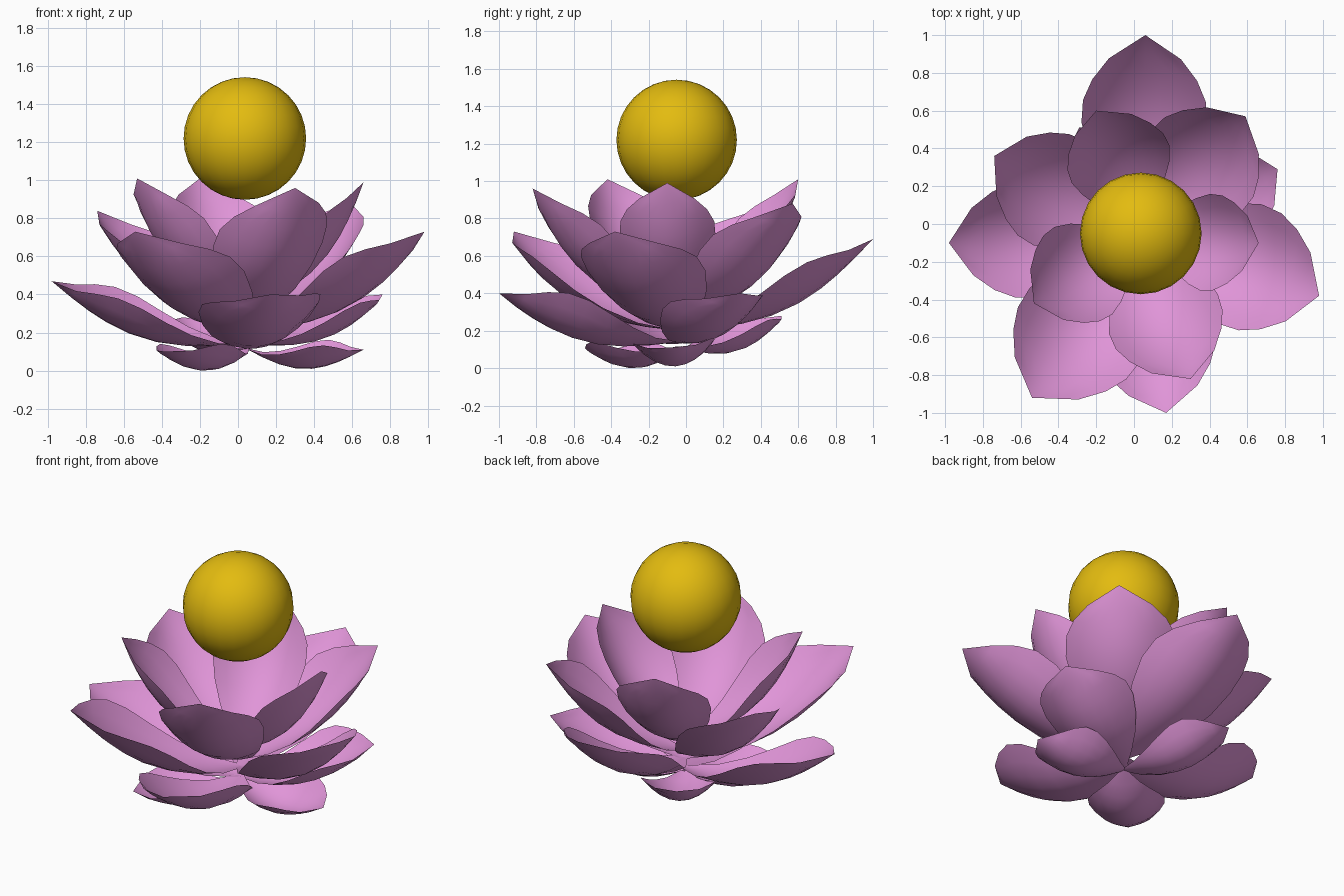
import bpy, bmesh, math
from mathutils import Vector

if "Cube" in bpy.data.objects:
    bpy.data.objects.remove(bpy.data.objects["Cube"])


def material(name, color):
    m = bpy.data.materials.new(name)
    m.diffuse_color = (*color, 1)
    m.use_nodes = True
    m.node_tree.nodes["Principled BSDF"].inputs["Base Color"].default_value = m.diffuse_color
    return m


pink = material("petal_pink", (0.75, 0.30, 0.69))
gold = material("gold", (0.77, 0.50, 0.005))

# Petal outline: (position along length, fraction of half width)
OUTLINE = [(0, .08), (.14, .40), (.28, .68), (.42, .88), (.56, .99),
           (.68, .97), (.78, .83), (.88, .57), (1, 0)]
ACROSS = 8


def petal(name, root_z, sag, cup, tip, half_width, bow=0, roll=0):
    """Cupped leaf-shaped surface running from the flower axis to its tip."""
    root, tip = Vector((.045, -.04, root_z)), Vector(tip)
    axis = tip - root
    d = axis.normalized()
    side = Vector((0, 0, 1)).cross(d).normalized()
    normal = d.cross(side)
    r = math.radians(roll)
    side, normal = (side * math.cos(r) + normal * math.sin(r),
                    normal * math.cos(r) - side * math.sin(r))
    bm = bmesh.new()
    rows = []
    for t, f in OUTLINE:
        w = half_width * f
        arch = math.sin(math.pi * t)
        row = []
        for i in range(ACROSS + 1):
            u = 2 * i / ACROSS - 1
            lift = cup * w * f * u * u - sag * axis.length * arch
            row.append(bm.verts.new(root + axis * t + side * (u * w + bow * arch)
                                    + normal * lift))
        rows.append(row)
    for a, b in zip(rows, rows[1:]):
        for i in range(ACROSS):
            bm.faces.new((a[i], b[i], b[i + 1], a[i + 1]))
    bmesh.ops.remove_doubles(bm, verts=bm.verts, dist=1e-4)
    bmesh.ops.recalc_face_normals(bm, faces=bm.faces)
    if sum(f.normal.dot(normal) for f in bm.faces) < 0:
        bmesh.ops.reverse_faces(bm, faces=bm.faces)
    for f in bm.faces:
        f.smooth = True
    me = bpy.data.meshes.new(name)
    bm.to_mesh(me)
    bm.free()
    me.materials.append(pink)
    bpy.context.collection.objects.link(bpy.data.objects.new(name, me))


# Five tiers of three petals, lowest first:
# root height, sag, cup, then (tip, half width, sideways bow, roll)
TIERS = {
    "base_petal": (.115, .17, .6, [((-.385, -.51, .10), .225, 0, 0),
                                   ((.66, -.08, .11), .22, 0, 4),
                                   ((-.29, .51, .28), .225, 0, 0)]),
    "outer_petal": (.14, .13, .56, [((-.98, -.10, .47), .315, 0, -6),
                                    ((.17, -1.0, .40), .325, 0, 5),
                                    ((.76, .29, .40), .28, -.015, 3)]),
    "wide_petal": (.20, .125, .5, [((.06, 1.0, .69), .335, 0, 0),
                                   ((.98, -.38, .73), .34, .015, 0),
                                   ((-.54, -.92, .73), .355, .02, 0)]),
    "middle_petal": (.25, .125, .5, [((-.74, .36, .84), .31, .02, 0),
                                     ((.59, .57, .88), .325, 0, 0),
                                     ((.30, -.82, .96), .31, -.03, 3)]),
    "inner_petal": (.30, .125, .5, [((-.20, .60, 1.01), .28, -.02, 0),
                                    ((-.53, -.42, 1.01), .28, 0, 0),
                                    ((.66, -.10, .99), .26, -.025, 0)]),
}
for tier, (root_z, sag, cup, petals) in TIERS.items():
    for k, spec in enumerate(petals, 1):
        petal(f"{tier}_{k}", root_z, sag, cup, *spec)

# Golden ball hovering above the flower
bpy.ops.mesh.primitive_uv_sphere_add(segments=24, ring_count=16, radius=.322,
                                     location=(.036, -.05, 1.22))
ball = bpy.context.object
ball.name = "golden_ball"
ball.data.materials.append(gold)
bpy.ops.object.shade_smooth()
